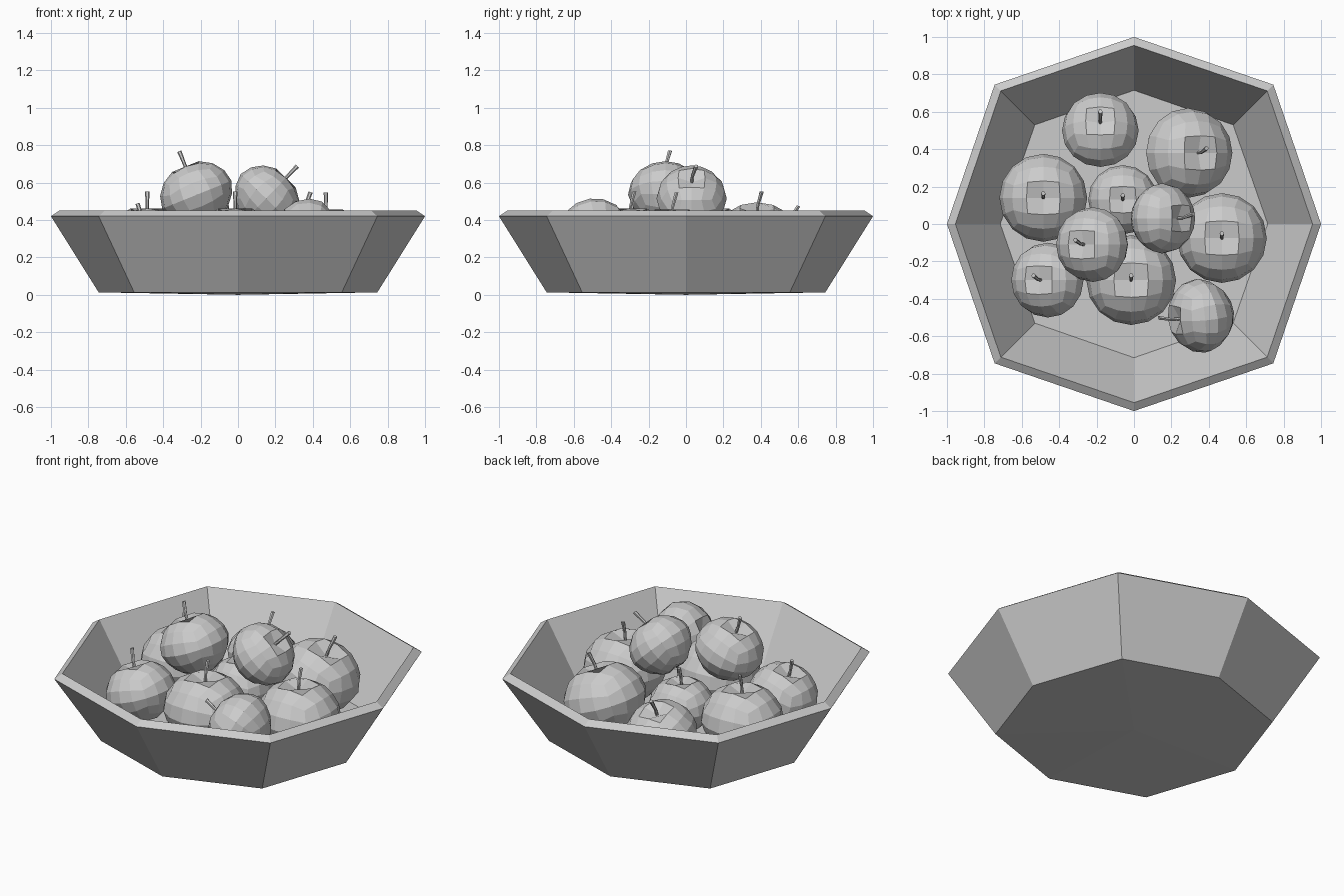
import bpy, bmesh, math
from mathutils import Vector

if "Cube" in bpy.data.objects:
    bpy.data.objects.remove(bpy.data.objects["Cube"])

# One plain grey for everything
GREY = (0.6, 0.6, 0.6, 1)
grey = bpy.data.materials.new("plain_grey")
grey.use_nodes = True
grey.diffuse_color = GREY
grey.node_tree.nodes["Principled BSDF"].inputs["Base Color"].default_value = GREY


def finish(bm, name):
    bmesh.ops.recalc_face_normals(bm, faces=bm.faces)
    mesh = bpy.data.meshes.new(name)
    bm.to_mesh(mesh)
    bm.free()
    mesh.materials.append(grey)
    obj = bpy.data.objects.new(name, mesh)
    bpy.context.collection.objects.link(obj)
    return obj


def loft(bm, rings):
    """Skin a list of point rings and return the rings of vertices."""
    loops = [[bm.verts.new(p) for p in ring] for ring in rings]
    for low, high in zip(loops, loops[1:]):
        n = len(low)
        for i in range(n):
            j = (i + 1) % n
            bm.faces.new((low[i], low[j], high[j], high[i]))
    return loops


def octagon(axis, diagonal, z):
    """Eight points: four on the axes, four on the diagonals."""
    points = []
    for i in range(8):
        a = i * math.pi / 4
        r = diagonal * math.sqrt(2) if i % 2 else axis
        points.append((r * math.cos(a), r * math.sin(a), z))
    return points


def make_bowl():
    bm = bmesh.new()
    loops = loft(bm, [
        octagon(0.745, 0.555, 0.013),   # underside edge
        octagon(1.0, 0.745, 0.42),      # outer rim
        octagon(0.955, 0.712, 0.45),    # inner rim
        octagon(0.715, 0.53, 0.062),    # inside floor
    ])
    bm.faces.new(loops[-1])
    # Slightly bulged underside
    centre = bm.verts.new((0, 0, 0))
    base = loops[0]
    for i in range(8):
        bm.faces.new((base[i], base[(i + 1) % 8], centre))
    finish(bm, "bowl")


def apple_body(r):
    """Cube grid rounded to a ball, squashed, tapered and dimpled."""
    bm = bmesh.new()
    bmesh.ops.create_cube(bm, size=2)
    bmesh.ops.subdivide_edges(bm, edges=bm.edges[:], cuts=3, use_grid_fill=True)
    for v in bm.verts:
        p = Vector([math.tan(c * math.pi / 4) for c in v.co]).normalized()
        taper = 1 + 0.14 * min(p.z, 0)
        z = p.z * 0.88
        if p.z > 0.99:
            z = 0.64
        elif p.z < -0.99:
            z = -0.78
        v.co = Vector((p.x * taper, p.y * taper, z)) * r
    return bm


def apple_stem(r):
    """Thin six-sided stalk that bends near its tip."""
    bm = bmesh.new()
    rings = []
    path = [(0, 0.6 * r), (0.004, 0.88 * r), (0.024, 0.88 * r + 0.075)]
    for (lean, z), width in zip(path, (0.009, 0.009, 0.012)):
        rings.append([(width * math.cos(i * math.pi / 3),
                       lean + width * math.sin(i * math.pi / 3), z)
                      for i in range(6)])
    loops = loft(bm, rings)
    bm.faces.new(loops[0])
    bm.faces.new(loops[-1])
    return bm


def make_apple(number, centre, r, lean):
    """Lean is how far the stalk tips over in x and y, in degrees."""
    tilt = math.radians(math.hypot(*lean))
    heading = math.atan2(lean[1], lean[0])
    axis = Vector((math.sin(tilt) * math.cos(heading),
                   math.sin(tilt) * math.sin(heading), math.cos(tilt)))
    turn = Vector((0, 0, 1)).rotation_difference(axis)
    for part, bm in (("apple", apple_body(r)), ("stem", apple_stem(r))):
        obj = finish(bm, f"{part}_{number}")
        obj.rotation_mode = 'QUATERNION'
        obj.rotation_quaternion = turn
        obj.location = centre


make_bowl()

# Centre, radius and lean of each apple; the last two lie on top of the heap
apples = [
    ((-0.18, 0.50, 0.24), 0.205, (0, 18)),
    ((0.29, 0.38, 0.28), 0.24, (20, 0)),
    ((-0.485, 0.14, 0.27), 0.235, (0, 0)),
    ((-0.06, 0.13, 0.24), 0.185, (0, 0)),
    ((0.47, -0.075, 0.26), 0.24, (0, 0)),
    ((-0.46, -0.30, 0.25), 0.20, (-18, 0)),
    ((-0.015, -0.30, 0.265), 0.24, (0, 0)),
    ((0.36, -0.49, 0.32), 0.20, (-64, -10)),
    ((0.15, 0.03, 0.515), 0.188, (44, 0)),
    ((-0.22, -0.11, 0.535), 0.20, (-22, 0)),
]
for number, (centre, r, lean) in enumerate(apples, 1):
    make_apple(number, centre, r, lean)
